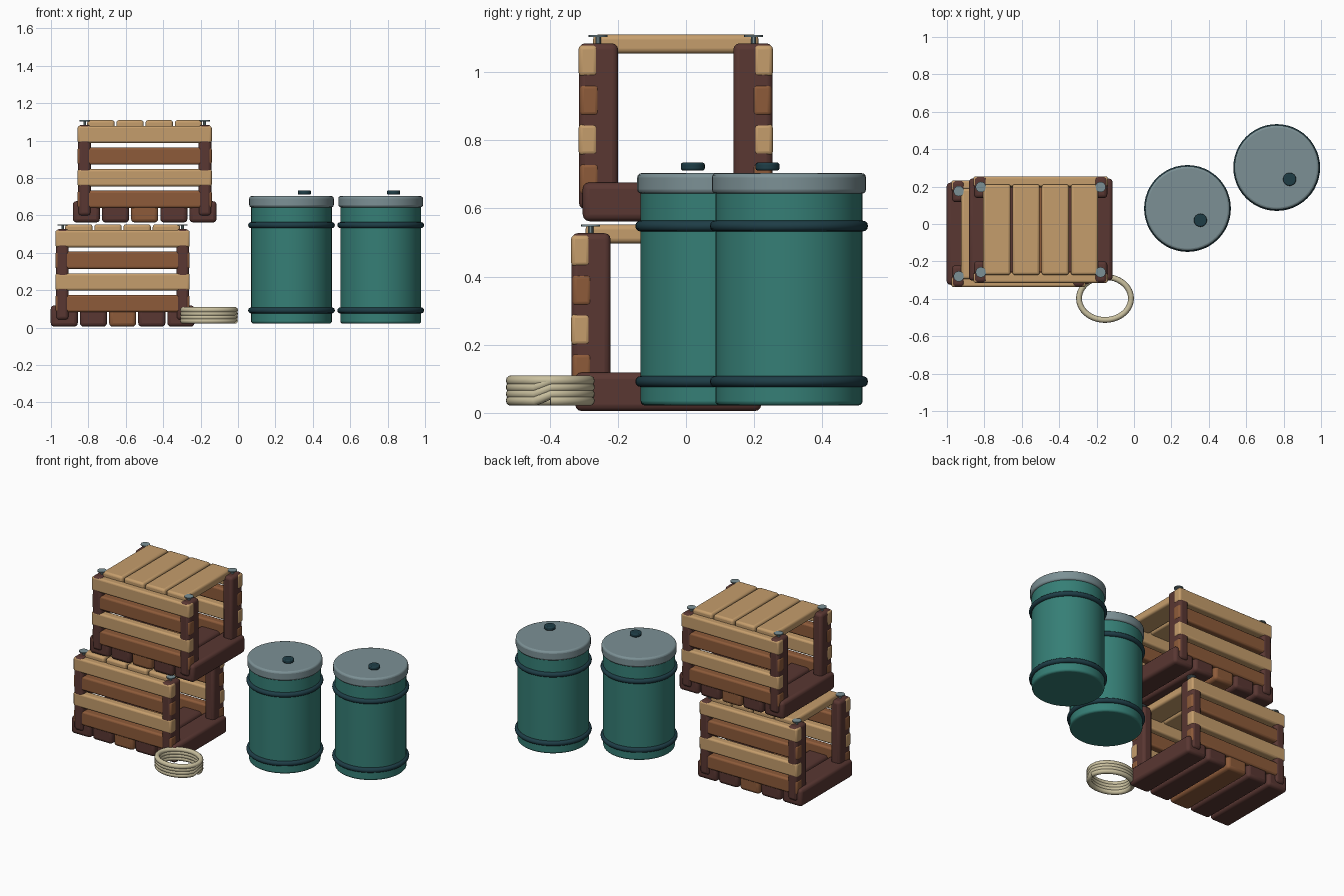
import bpy, math

cube = bpy.data.objects.get("Cube")
if cube:
    bpy.data.objects.remove(cube, do_unlink=True)


def material(name, rgb):
    m = bpy.data.materials.new(name)
    m.use_nodes = True
    m.diffuse_color = (*rgb, 1)
    m.node_tree.nodes["Principled BSDF"].inputs["Base Color"].default_value = (*rgb, 1)
    return m


light_wood = material("light wood", (0.56, 0.34, 0.15))
brown_wood = material("brown wood", (0.27, 0.105, 0.042))
dark_wood = material("dark wood", (0.10, 0.038, 0.032))
teal = material("teal paint", (0.036, 0.21, 0.18))
dark_teal = material("dark teal", (0.013, 0.047, 0.062))
grey = material("grey metal", (0.20, 0.28, 0.30))
straw = material("straw rope", (0.58, 0.52, 0.34))


def finish(name, mat, bevel=0):
    ob = bpy.context.object
    ob.name = name
    ob.data.materials.append(mat)
    if bevel:
        mod = ob.modifiers.new("rounded edges", "BEVEL")
        mod.width = bevel
        mod.segments = 3
        mod.limit_method = "ANGLE"
    bpy.ops.object.shade_smooth_by_angle(angle=math.radians(35))
    return ob


def board(name, centre, size, mat, bevel=0.014):
    bpy.ops.mesh.primitive_cube_add(size=1, location=centre)
    bpy.context.object.scale = size
    bpy.ops.object.transform_apply(location=False, rotation=False, scale=True)
    return finish(name, mat, bevel)


def disc(name, x, y, low, high, radius, mat, bevel=0, sides=48):
    bpy.ops.mesh.primitive_cylinder_add(vertices=sides, radius=radius, depth=high - low,
                                        location=(x, y, (low + high) / 2))
    return finish(name, mat, bevel)


def crate(label, cx, cy, base):
    # Floor slats, the middle one in a lighter wood
    for i in range(-2, 3):
        board(label + "_floor_slat", (cx + i * 0.156, cy, base + 0.059), (0.145, 0.546, 0.114),
              dark_wood if i else brown_wood, 0.02)
    # Lid slats
    for i in range(4):
        board(label + "_lid_slat", (cx + (i - 1.5) * 0.156, cy, base + 0.522),
              (0.146, 0.485, 0.055), light_wood)
    for side in (-1, 1):
        # Alternating planks; the light ones lap over the posts
        for k in range(4):
            light = k % 2
            board(label + "_side_plank",
                  (cx, cy + side * (0.257 if light else 0.253), base + 0.126 + k * 0.1155),
                  (0.718, 0.056, 0.092), light_wood if light else brown_wood, 0.012)
        # Corner posts with nail caps
        for end in (-1, 1):
            board(label + "_corner_post", (cx + end * 0.322, cy + side * 0.2265, base + 0.281),
                  (0.068, 0.115, 0.486), dark_wood, 0.018)
            x, y = cx + end * 0.32, cy + side * 0.228
            disc(label + "_nail_cap", x, y, base + 0.543, base + 0.549, 0.028, grey, 0, 16)
            disc(label + "_nail_shank", x, y, base + 0.5, base + 0.544, 0.008, grey, 0, 10)


def barrel(label, x, y):
    disc(label + "_body", x, y, 0.022, 0.66, 0.216, teal, 0.012)
    disc(label + "_lid", x, y, 0.643, 0.703, 0.226, grey, 0.012)
    for z in (0.092, 0.548):
        bpy.ops.mesh.primitive_torus_add(location=(x, y, z), major_radius=0.216,
                                         minor_radius=0.016, major_segments=48, minor_segments=12)
        finish(label + "_band", dark_teal)
    disc(label + "_bung", x + 0.069, y - 0.063, 0.711, 0.734, 0.035, dark_teal, 0.006, 24)


crate("lower_crate", -0.617, -0.052, 0.003)
crate("upper_crate", -0.499, -0.03, 0.56)
barrel("left_front_barrel", 0.286, 0.083)
barrel("left_rear_barrel", 0.763, 0.302)

# Coiled rope: four flat loops joined by short steps
steps, turns = 48, 4
curve = bpy.data.curves.new("rope_coil", "CURVE")
curve.dimensions = "3D"
curve.bevel_depth = 0.0155
curve.bevel_resolution = 3
curve.use_fill_caps = True
spline = curve.splines.new("POLY")
spline.points.add(steps * turns)
for i, p in enumerate(spline.points):
    turn, part = divmod(i / steps, 1)
    rise = max(0, (part - 0.94) / 0.06) if turn < turns - 1 else 0
    level = min(turn, turns - 1) + rise
    a = part * math.tau
    p.co = (0.139 * math.cos(a), 0.115 * math.sin(a), 0.036 + 0.0195 * level, 1)
rope = bpy.data.objects.new("rope_coil", curve)
rope.location = (-0.155, -0.398, 0)
curve.materials.append(straw)
bpy.context.collection.objects.link(rope)
